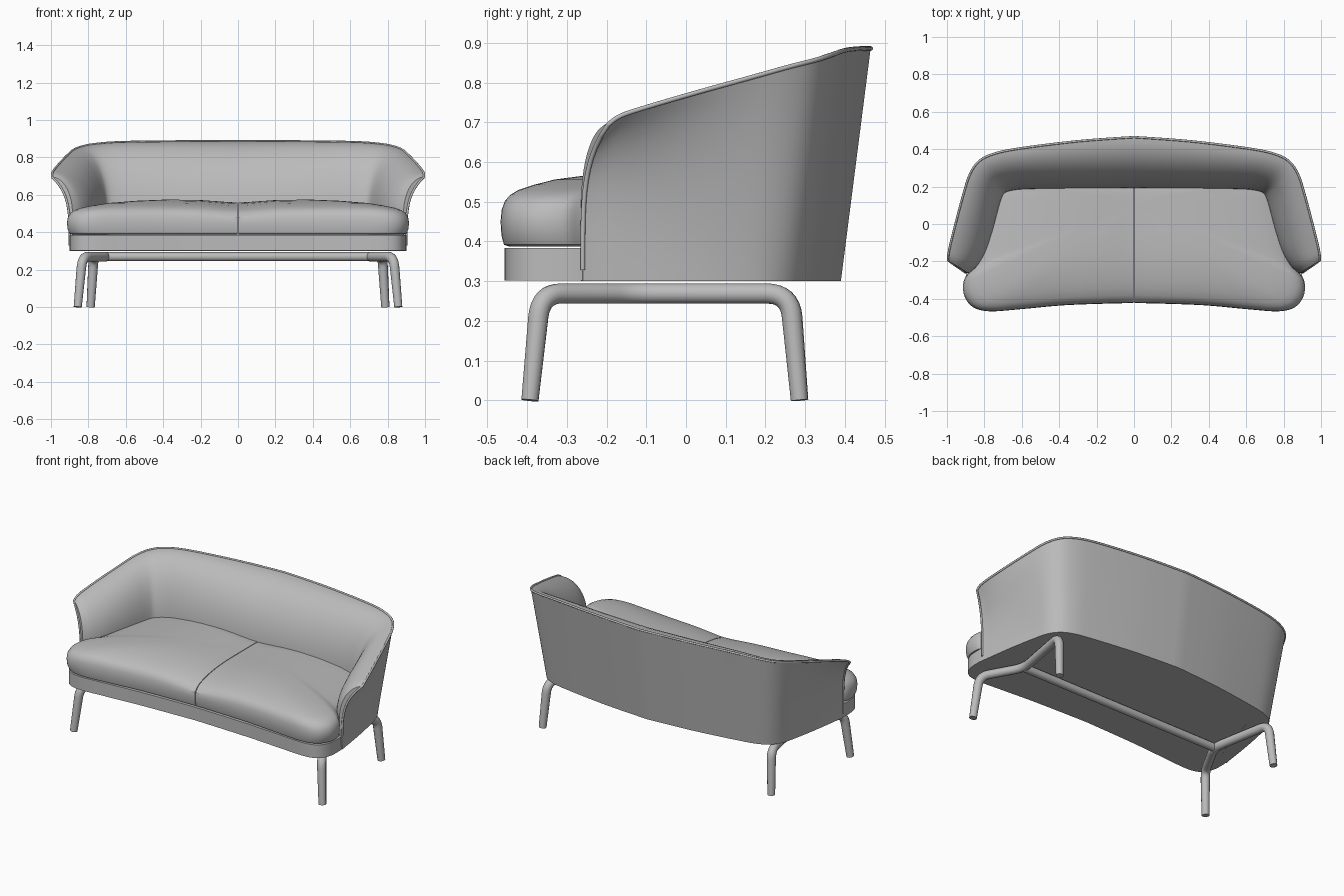
import bpy, bmesh, math
from mathutils import Vector

old = bpy.data.objects.get("Cube")
if old:
    bpy.data.objects.remove(old, do_unlink=True)

grey = bpy.data.materials.new("grey upholstery")
grey.use_nodes = True
grey.diffuse_color = (0.5, 0.5, 0.5, 1)
grey.node_tree.nodes["Principled BSDF"].inputs["Base Color"].default_value = (0.5, 0.5, 0.5, 1)


def spline(points, steps):
    """Smooth curve through tuples of any length."""
    p = [points[0]] + list(points) + [points[-1]]
    out = []
    for i in range(1, len(p) - 2):
        for k in range(steps):
            t = k / steps
            out.append(tuple(
                b + 0.5 * t * (c - a + t * (2 * a - 5 * b + 4 * c - d + t * (3 * (b - c) + d - a)))
                for a, b, c, d in zip(p[i - 1], p[i], p[i + 1], p[i + 2])))
    return out + [tuple(points[-1])]


def finish(obj, mirror, angle=40):
    obj.data.materials.append(grey)
    if mirror:
        mod = obj.modifiers.new("Mirror", 'MIRROR')
        mod.merge_threshold = 0.001
    if obj.type == 'MESH':
        bpy.ops.object.select_all(action='DESELECT')
        obj.select_set(True)
        bpy.context.view_layer.objects.active = obj
        bpy.ops.object.shade_smooth_by_angle(angle=math.radians(angle))


def loft(name, rings, mirror=False, cap_start=True, cap_end=True):
    """Skin closed rings of equal length."""
    bm = bmesh.new()
    rows = [[bm.verts.new(co) for co in ring] for ring in rings]
    n = len(rows[0])
    for a, b in zip(rows, rows[1:]):
        for i in range(n):
            j = (i + 1) % n
            bm.faces.new((a[i], a[j], b[j], b[i]))
    if cap_start:
        bm.faces.new(rows[0])
    if cap_end:
        bm.faces.new(rows[-1])
    bmesh.ops.recalc_face_normals(bm, faces=bm.faces)
    mesh = bpy.data.meshes.new(name)
    bm.to_mesh(mesh)
    bm.free()
    obj = bpy.data.objects.new(name, mesh)
    bpy.context.collection.objects.link(obj)
    finish(obj, mirror)
    return obj


def tube(name, path, radius, radii=None, mirror=True):
    data = bpy.data.curves.new(name, 'CURVE')
    data.dimensions = '3D'
    data.bevel_depth = radius
    data.bevel_resolution = 4
    data.use_fill_caps = True
    line = data.splines.new('POLY')
    line.points.add(len(path) - 1)
    for i, (pt, co) in enumerate(zip(line.points, path)):
        pt.co = (*co, 1)
        pt.radius = radii[i] if radii else 1
    line.use_smooth = True
    obj = bpy.data.objects.new(name, data)
    bpy.context.collection.objects.link(obj)
    finish(obj, mirror)


def fillet(corners, size, steps=8):
    """Round the corners of a polyline."""
    pts = [Vector(c) for c in corners]
    out = [pts[0]]
    for a, b, c in zip(pts, pts[1:], pts[2:]):
        p, q = b + (a - b).normalized() * size, b + (c - b).normalized() * size
        for k in range(steps + 1):
            t = k / steps
            out.append(p * (1 - t) ** 2 + b * 2 * t * (1 - t) + q * t * t)
    return out + [pts[-1]]


# Wraparound back and arms: foot x y, rim x y z, seat-line x y, flare power
stations = spline([
    (0, .39, 0, .465, .886, 0, .19, 1),
    (.3, .367, .3, .443, .886, .3, .187, 1),
    (.6, .325, .62, .403, .882, .55, .185, 1),
    (.71, .3, .76, .372, .872, .64, .18, 1),
    (.775, .262, .835, .33, .858, .69, .165, 1),
    (.815, .2, .88, .26, .84, .71, .13, 1.1),
    (.84, .1, .912, .16, .812, .73, .06, 1.4),
    (.865, -.03, .947, .03, .776, .757, -.04, 2.2),
    (.885, -.16, .98, -.1, .738, .795, -.15, 3.2),
    (.894, -.225, .993, -.165, .716, .84, -.225, 4),
    (.9, -.26, .994, -.195, .695, .885, -.264, 4.5)], 5)
STEPS = 14
rings = []
for bx, by, tx, ty, tz, sx, sy, power in stations:
    ring = []
    for k in range(STEPS + 1):
        h = k / STEPS
        f = h ** power
        ring.append((bx + (tx - bx) * f, by + (ty - by) * f, .3 + (tz - .3) * h))
    for k in range(1, STEPS + 1):
        a = math.pi / 2 * (1 - k / STEPS)
        f = 1 - math.cos(a)
        ring.append((sx + (tx - sx) * f, sy + (ty - sy) * f, .5 + (tz - .5) * math.sin(a)))
    ring.append((sx, sy, .3))
    rings.append(ring)
loft("back_and_arms", rings, mirror=True, cap_start=False)

# Piping along the rim and down the arm fronts
rim = [s[2:5] for s in stations] + rings[-1][STEPS - 1:0:-1]
tube("rim_piping", rim, .006)

# Seat base
half = spline([(0, -.418), (.35, -.43), (.6, -.447), (.77, -.457), (.855, -.435),
               (.895, -.37), (.9, -.28)], 5) + [(.86, -.1), (.79, .2), (.68, .28), (0, .36)]
plan = half + [(-x, y) for x, y in reversed(half[1:-1])]
loft("seat_base", [[(x, y, z) for x, y in plan] for z in (.302, .384)])

# Pair of domed seat cushions meeting at a centre seam
GAP = .002
plan = spline([(0, -.422), (.35, -.433), (.6, -.455), (.77, -.467), (.86, -.445), (.907, -.385),
               (.912, -.31), (.885, -.262), (.85, -.2), (.8, .05), (.76, .2), (.65, .3), (0, .3)], 5)
rings = []
for s, z in [(.96, .387), (.985, .392), (.996, .415), (1, .45), (.995, .48), (.98, .503), (.955, .518),
             (.92, .53), (.85, .543), (.76, .556), (.6, .568), (.44, .574), (.25, .575), (.05, .575)]:
    ring = []
    for x, y in plan:
        dip = .016 * math.exp(-(x * s / .16) ** 2) if z > .5 else 0
        ring.append((max(x * s, GAP), .1 + (y - .1) * s, z - dip))
    rings.append(ring)
loft("seat_cushions", rings, mirror=True).modifiers["Mirror"].use_mirror_merge = False

# Tubular side frames with tapered legs
path = fillet([(.857, -.393, 0), (.832, -.366, .269), (.70, -.13, .269),
               (.772, .262, .269), (.788, .286, 0)], .06)
tube("side_leg_frame", path, .026, [.85 + .15 * min(1, p.z / .2) for p in path])

# Long rail joining the side frames
tube("cross_rail", [(-.70, -.13, .269), (.70, -.13, .269)], .024, mirror=False)
